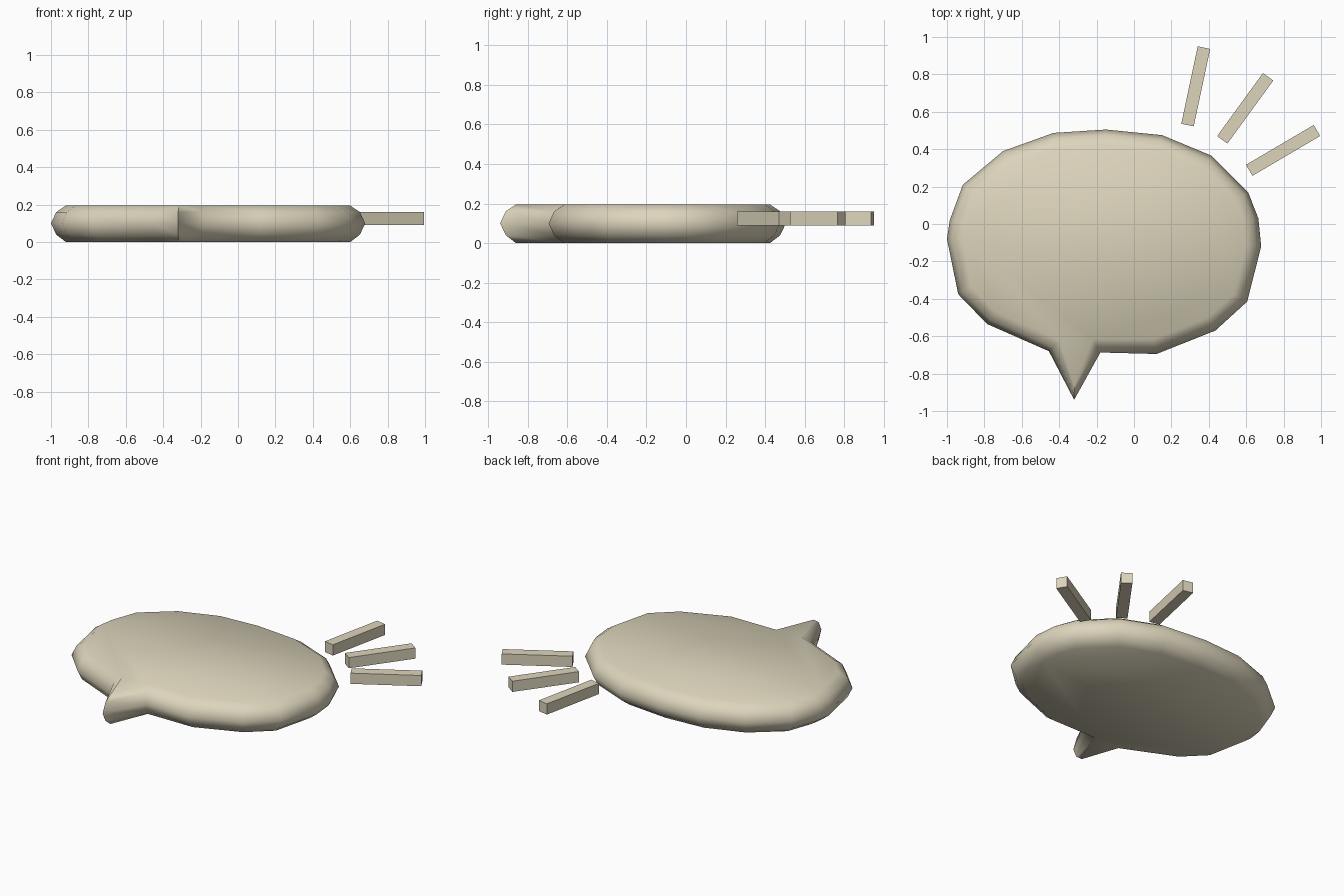
import bpy, bmesh, math
from mathutils import Vector

if "Cube" in bpy.data.objects:
    bpy.data.objects.remove(bpy.data.objects["Cube"])

cream = bpy.data.materials.new("warm cream")
cream.diffuse_color = (0.72, 0.66, 0.50, 1)
cream.use_nodes = True
cream.node_tree.nodes["Principled BSDF"].inputs["Base Color"].default_value = cream.diffuse_color

# Bubble outline with pointed tail, clockwise from top
OUTLINE = [Vector(p) for p in [
    (-0.15, 0.505), (0.15, 0.475), (0.415, 0.365), (0.61, 0.17), (0.665, 0.03),
    (0.68, -0.12), (0.605, -0.415), (0.435, -0.57), (0.12, -0.695), (-0.18, -0.687),
    (-0.32, -0.94), (-0.455, -0.68), (-0.785, -0.535), (-0.94, -0.375), (-1.0, -0.08),
    (-0.985, 0.02), (-0.915, 0.21), (-0.70, 0.39), (-0.43, 0.487)]]
# Rounded rim section: (inset, height)
RIM = [(0.08, 0.0), (0.028, 0.04), (0.0, 0.1), (0.028, 0.16), (0.08, 0.195)]


def finish(name, bm):
    bmesh.ops.recalc_face_normals(bm, faces=bm.faces)
    mesh = bpy.data.meshes.new(name)
    bm.to_mesh(mesh)
    bm.free()
    mesh.materials.append(cream)
    ob = bpy.data.objects.new(name, mesh)
    bpy.context.collection.objects.link(ob)
    return ob


def inward(i):
    """Inward bisector direction at an outline corner."""
    n = len(OUTLINE)
    a = (OUTLINE[i] - OUTLINE[i - 1]).normalized()
    b = (OUTLINE[(i + 1) % n] - OUTLINE[i]).normalized()
    t = (a + b).normalized()
    return Vector((t.y, -t.x))


# Speech bubble: rim rings joined and capped
bm = bmesh.new()
n = len(OUTLINE)
rings = []
for inset, z in RIM:
    ring = []
    for i, p in enumerate(OUTLINE):
        q = p + inward(i) * inset
        ring.append(bm.verts.new((q.x, q.y, z)))
    rings.append(ring)
for lo, hi in zip(rings, rings[1:]):
    for i in range(n):
        j = (i + 1) % n
        bm.faces.new((lo[i], lo[j], hi[j], hi[i]))
bm.faces.new(rings[0])
bm.faces.new(rings[-1])
bubble = finish("speech_bubble", bm)
bpy.context.view_layer.objects.active = bubble
bubble.select_set(True)
bpy.ops.object.shade_smooth_by_angle(angle=math.radians(65))
bubble.select_set(False)


# Sound dashes fanning from the upper right
def dash(name, start, end, width=0.068, z0=0.09, z1=0.16):
    a, b = Vector(start), Vector(end)
    d = b - a
    ob_bm = bmesh.new()
    bmesh.ops.create_cube(ob_bm, size=1)
    bmesh.ops.scale(ob_bm, vec=(d.length, width, z1 - z0), verts=ob_bm.verts)
    ob = finish(name, ob_bm)
    mid = (a + b) / 2
    ob.location = (mid.x, mid.y, (z0 + z1) / 2)
    ob.rotation_euler.z = math.atan2(d.y, d.x)


for k, (s, e) in enumerate([((0.286, 0.529), (0.374, 0.943)),
                            ((0.472, 0.45), (0.717, 0.787)),
                            ((0.616, 0.287), (0.978, 0.50))]):
    dash(f"sound_dash_{k + 1}", s, e)
